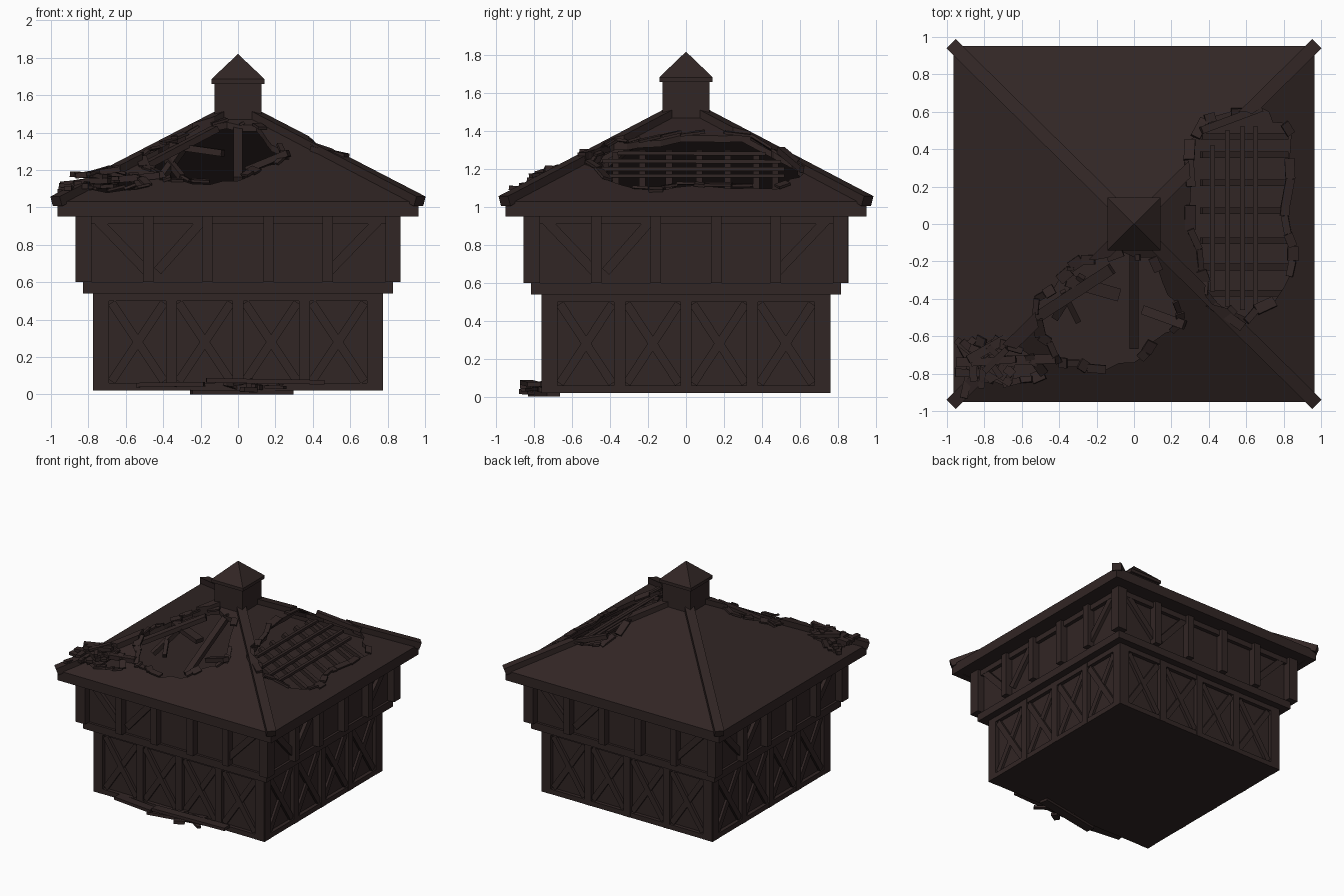
import bpy, bmesh, random
from math import pi
from mathutils import Vector, Matrix

random.seed(4)
if "Cube" in bpy.data.objects:
    bpy.data.objects.remove(bpy.data.objects["Cube"])

KY = 0.985                      # depth is slightly less than width
APEX, SLOPE, EAVE = 1.535, 0.523, 0.966

wood = bpy.data.materials.new("dark brown timber")
wood.use_nodes = True
wood.diffuse_color = (0.031, 0.019, 0.018, 1)
wood.node_tree.nodes["Principled BSDF"].inputs["Base Color"].default_value = wood.diffuse_color


def finish(name, bm):
    bmesh.ops.recalc_face_normals(bm, faces=bm.faces)
    mesh = bpy.data.meshes.new(name)
    bm.to_mesh(mesh)
    bm.free()
    mesh.materials.append(wood)
    ob = bpy.data.objects.new(name, mesh)
    bpy.context.collection.objects.link(ob)
    return ob


def block(bm, half, z0, z1):
    m = Matrix.Translation((0, 0, (z0 + z1) / 2)) @ Matrix.Diagonal((2 * half, 2 * half * KY, z1 - z0, 1))
    bmesh.ops.create_cube(bm, size=1, matrix=m)


def beam(bm, a, b, w, h, up=(0, 0, 1)):
    a, b = Vector(a), Vector(b)
    x = (b - a).normalized()
    y = Vector(up).cross(x).normalized()
    rot = Matrix((x, y, x.cross(y))).transposed().to_4x4()
    m = Matrix.Translation((a + b) / 2) @ rot @ Matrix.Diagonal(((b - a).length, w, h, 1))
    bmesh.ops.create_cube(bm, size=1, matrix=m)


def on_wall(k, x, d, z):
    v = Matrix.Rotation(k * pi / 2, 3, 'Z') @ Vector((x, -d, z))
    return Vector((v.x, v.y * KY, v.z))


def wall_beam(bm, k, p, q, d, w, t):
    out = on_wall(k, 0, 1, 0)
    beam(bm, on_wall(k, p[0], d - t / 2, p[1]), on_wall(k, q[0], d - t / 2, q[1]), w, t, out)


def on_roof(x, y, off=0.0):
    return Vector((x, y, APEX - SLOPE * max(abs(x), abs(y) / KY) + off))


def pyramid(bm, rings, apex):
    loops = [[bm.verts.new((sx * h, sy * h * KY, z)) for sx, sy in ((-1, -1), (1, -1), (1, 1), (-1, 1))]
             for h, z in rings]
    top = bm.verts.new((0, 0, apex))
    for lo, hi in zip(loops, loops[1:]):
        for i in range(4):
            bm.faces.new((lo[i], lo[i - 1], hi[i - 1], hi[i]))
    for i in range(4):
        bm.faces.new((loops[-1][i], loops[-1][i - 1], top))
    return loops[0], top


# Lower storey: recessed walls, rails, posts and cross braces
bm = bmesh.new()
block(bm, 0.742, 0.02, 0.54)
finish("lower_walls", bm)
bm = bmesh.new()
for k in range(4):
    for z, w in ((0.04, 0.04), (0.52, 0.04)):
        wall_beam(bm, k, (-0.772, z), (0.772, z), 0.772, w, 0.04)
    for x, w in ((-0.73, 0.08), (-0.355, 0.06), (0, 0.06), (0.355, 0.06), (0.73, 0.08)):
        wall_beam(bm, k, (x, 0.02), (x, 0.54), 0.774, w, 0.045)
    for c in (-0.535, -0.178, 0.178, 0.535):
        for s, d in ((-1, 0.764), (1, 0.760)):
            wall_beam(bm, k, (c - s * 0.14, 0.07), (c + s * 0.14, 0.49), d, 0.045, 0.03)
finish("lower_frame", bm)

# Upper storey, jutting out over a ledge
bm = bmesh.new()
block(bm, 0.83, 0.54, 0.60)
finish("ledge", bm)
bm = bmesh.new()
block(bm, 0.81, 0.60, 0.96)
finish("upper_walls", bm)
bm = bmesh.new()
for k in range(4):
    for x, w in ((-0.826, 0.085), (-0.48, 0.055), (-0.163, 0.055), (0.163, 0.055), (0.48, 0.055)):
        wall_beam(bm, k, (x, 0.60), (x, 0.955), 0.868, w, 0.08)
    wall_beam(bm, k, (-0.8, 0.935), (0.8, 0.935), 0.84, 0.05, 0.04)
    for p, q in (((-0.77, 0.95), (-0.49, 0.66)), ((0.77, 0.95), (0.49, 0.66)), ((-0.43, 0.66), (-0.18, 0.94))):
        wall_beam(bm, k, p, q, 0.838, 0.05, 0.04)
finish("upper_frame", bm)

# Attic floor and hollow pyramid roof
bm = bmesh.new()
block(bm, 0.94, 0.953, 0.975)
finish("attic_floor", bm)
bm = bmesh.new()
outer, _ = pyramid(bm, ((EAVE, 0.95), (EAVE, 1.03)), APEX)
inner, _ = pyramid(bm, ((0.91, 0.95), (0.91, 1.025)), APEX - 0.035)
for i in range(4):
    bm.faces.new((outer[i], outer[i - 1], inner[i - 1], inner[i]))
roof = finish("roof", bm)

# Hip beams on the four roof corners
bm = bmesh.new()
for sx in (-1, 1):
    for sy in (-1, 1):
        beam(bm, (sx * 0.09, sy * 0.09 * KY, 1.488), (sx * 0.972, sy * 0.972 * KY, 1.032), 0.07, 0.055)
hips = finish("hip_beams", bm)

# Jagged holes broken through the roof and hips
front_hole = [(-.06, -.15), (-.28, -.19), (-.4, -.3), (-.52, -.4), (-.5, -.6), (-.4, -.74),
              (-.25, -.77), (0, -.74), (.1, -.63), (.25, -.53), (.18, -.38), (.1, -.18)]
side_hole = [(.3, .1), (.3, .45), (.38, .56), (.6, .6), (.72, .6), (.84, .48), (.81, .1),
             (.85, -.12), (.8, -.34), (.6, -.52), (.42, -.43), (.36, -.25)]
corner_hole = [(-.92, -.64), (-.84, -.62), (-.72, -.64), (-.56, -.7), (-.48, -.8), (-.7, -.86), (-.84, -.84)]


def jagged(points):
    out = []
    for a, b in zip(points, points[1:] + points[:1]):
        a, b = Vector(a), Vector(b)
        out.append(a)
        for t in (0.33, 0.66):
            out.append(a.lerp(b, t) + Vector((random.uniform(-.022, .022), random.uniform(-.022, .022))))
    return out


def cut(ob, cutter):
    mod = ob.modifiers.new("broken", 'BOOLEAN')
    mod.operation, mod.solver, mod.object = 'DIFFERENCE', 'EXACT', cutter
    bpy.context.view_layer.objects.active = ob
    bpy.ops.object.modifier_apply(modifier=mod.name)


shards = bmesh.new()
for hole in (front_hole, side_hole, corner_hole):
    edge = jagged(hole)
    bm = bmesh.new()
    face = bm.faces.new([bm.verts.new((p.x, p.y, 1.0)) for p in edge])
    ext = bmesh.ops.extrude_face_region(bm, geom=[face])
    bmesh.ops.translate(bm, vec=(0, 0, 0.8), verts=[v for v in ext["geom"] if isinstance(v, bmesh.types.BMVert)])
    cutter = finish("hole_cutter", bm)
    for ob in (roof, hips):
        cut(ob, cutter)
    bpy.data.objects.remove(cutter)
    # splintered boards lifted around each rim
    for a, b in zip(edge, edge[1:] + edge[:1]):
        if random.random() < 0.75:
            beam(shards, on_roof(a.x, a.y, random.uniform(0, .025)), on_roof(b.x, b.y, random.uniform(0, .025)),
                 random.uniform(.03, .06), 0.014, (random.uniform(-.3, .3), random.uniform(-.3, .3), 1))
finish("splintered_rims", shards)

# Exposed rafters and battens in the holes
bm = bmesh.new()
beam(bm, on_roof(0, -.13, -.04), on_roof(0, -.66, -.04), 0.05, 0.04)
for y in (.47, .37, .22, .07, -.09, -.23, -.37):
    beam(bm, on_roof(.36, y, -.06), on_roof(.82, y, -.06), 0.035, 0.03)
for x in (.42, .5, .58, .65):
    r = min(x, .52)
    beam(bm, on_roof(x, -r + .06, -.03), on_roof(x, r, -.03), 0.025, 0.02)
finish("exposed_rafters", bm)

# Fallen timbers lying across the front hole and side rim
bm = bmesh.new()
for a, b, w in (((-.52, -.5, 1.21), (-.12, -.24, 1.42), .06), ((-.36, -.3, 1.33), (-.08, -.38, 1.29), .07),
                ((-.42, -.5, 1.14), (-.28, -.28, 1.34), .04), ((-.3, -.52, 1.16), (-.38, -.36, 1.26), .03),
                ((.05, -.46, 1.2), (.27, -.54, 1.29), .05), ((-.95, -.74, 1.12), (-.42, -.72, 1.17), .05),
                ((.4, -.42, 1.31), (.58, -.55, 1.27), .05), ((.36, .5, 1.3), (.68, .62, 1.2), .04)):
    beam(bm, a, b, w, 0.035)
finish("fallen_timbers", bm)


def pile(name, count, centre, spread, length, rise):
    bm = bmesh.new()
    for _ in range(count):
        c = Vector([m + random.uniform(-s, s) for m, s in zip(centre, spread)])
        if rise:
            c.z = on_roof(c.x, c.y, random.uniform(0, .05)).z
        d = Vector((random.uniform(-1, 1), random.uniform(-.8, .8), random.uniform(-.12, .12))).normalized()
        d *= random.uniform(*length) / 2
        beam(bm, c - d, c + d, random.uniform(.025, .05), random.uniform(.015, .03))
    finish(name, bm)


# Plank heaps on the broken corner and on the ground
pile("corner_debris", 24, (-.76, -.74, 0), (.13, .09, 0), (.1, .26), True)
pile("ground_debris", 8, (-.02, -.8, .045), (.26, .06, .02), (.08, .14), False)
bm = bmesh.new()
for a, b in (((-.17, -.84, .075), (.46, -.8, .065)), ((-.54, -.79, .05), (-.18, -.84, .055)),
             ((-.25, -.8, .012), (.29, -.7, .012))):
    beam(bm, a, b, .07, .024)
finish("ground_planks", bm)

# Cupola with its own small roof
bm = bmesh.new()
block(bm, 0.125, 1.42, 1.67)
finish("cupola", bm)
bm = bmesh.new()
base, _ = pyramid(bm, ((0.143, 1.66), (0.143, 1.685)), 1.82)
bm.faces.new(base)
finish("cupola_roof", bm)
